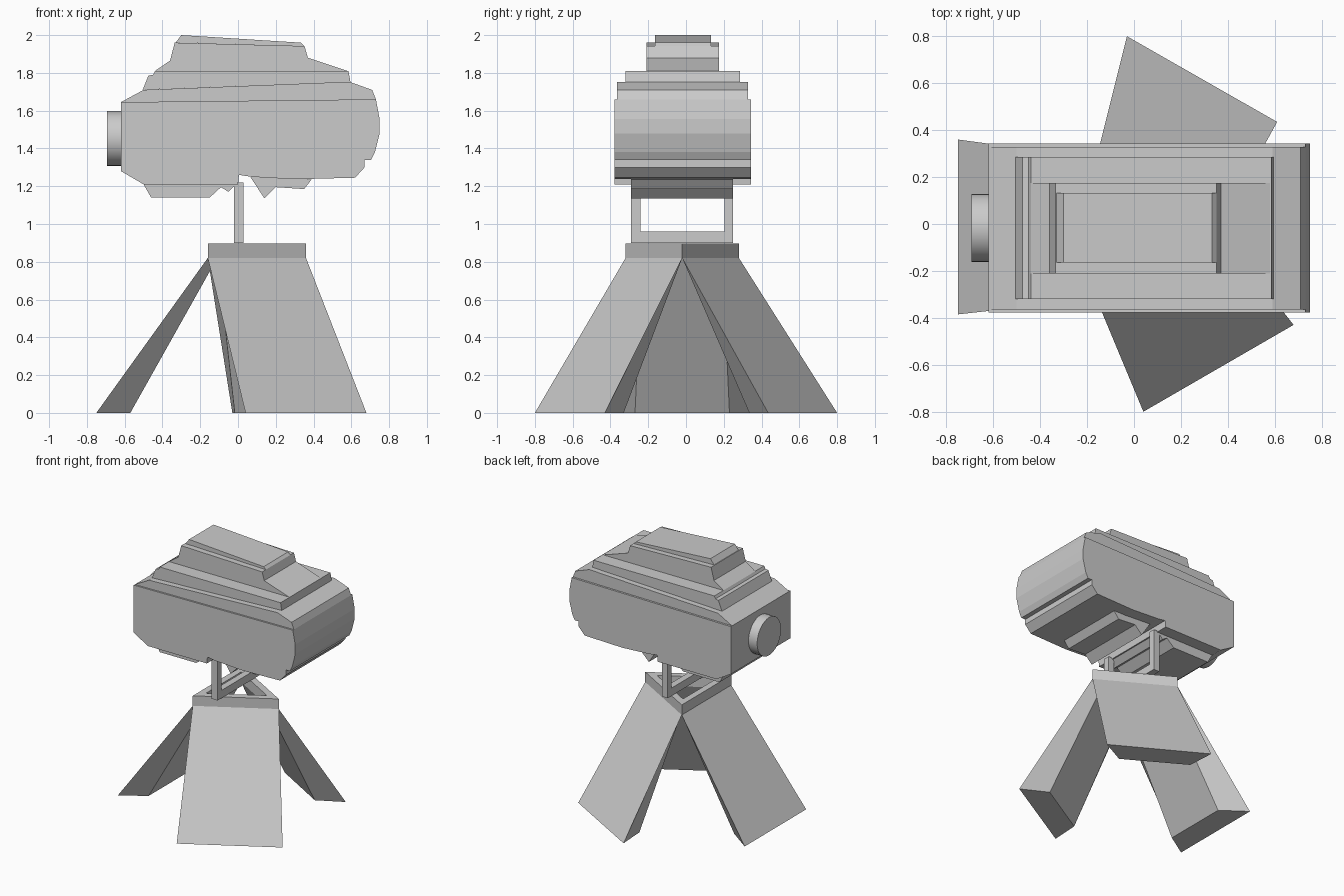
import bpy, bmesh, math
from mathutils import Vector

if "Cube" in bpy.data.objects:
    bpy.data.objects.remove(bpy.data.objects["Cube"])


def mesh_object(name, verts, faces):
    bm = bmesh.new()
    vs = [bm.verts.new(v) for v in verts]
    for f in faces:
        bm.faces.new([vs[i] for i in f])
    bmesh.ops.recalc_face_normals(bm, faces=bm.faces)
    me = bpy.data.meshes.new(name)
    bm.to_mesh(me)
    bm.free()
    ob = bpy.data.objects.new(name, me)
    bpy.context.collection.objects.link(ob)
    return ob


def prism(name, lower, upper):
    """Closed solid between two matching outlines."""
    n = len(lower)
    sides = [(i, (i + 1) % n, (i + 1) % n + n, i + n) for i in range(n)]
    return mesh_object(name, lower + upper,
                       [tuple(range(n)), tuple(range(n, 2 * n))] + sides)


def slab(name, profile, y0, y1):
    """XZ profile extruded along y."""
    return prism(name, [(x, y0, z) for x, z in profile],
                 [(x, y1, z) for x, z in profile])


# Head: stacked layers, each narrower than the one below
slab("head_body", [
    (-0.62, 1.645), (-0.62, 1.28), (-0.5, 1.21), (0.0, 1.21), (0.005, 1.26),
    (0.07, 1.25), (0.30, 1.237), (0.62, 1.245), (0.67, 1.30), (0.67, 1.34),
    (0.705, 1.34), (0.725, 1.38), (0.75, 1.48), (0.75, 1.555), (0.73, 1.66)],
    -0.378, 0.343)
slab("head_shoulder", [
    (-0.62, 1.645), (0.73, 1.66), (0.71, 1.71), (0.59, 1.753), (-0.5, 1.71)],
    -0.365, 0.328)
slab("head_upper_step", [
    (-0.505, 1.71), (0.595, 1.753), (0.585, 1.81), (-0.44, 1.81),
    (-0.45, 1.79), (-0.475, 1.785)], -0.32, 0.285)
slab("top_housing", [
    (-0.44, 1.81), (0.58, 1.81), (0.37, 1.88), (0.352, 1.942),
    (-0.335, 1.96), (-0.36, 1.865)], -0.21, 0.175)
slab("top_cap", [
    (-0.33, 1.96), (0.352, 1.942), (0.333, 1.96), (-0.30, 2.0)],
    -0.165, 0.132)

# Underside ridges
slab("underside_rear", [
    (-0.5, 1.21), (-0.46, 1.14), (-0.15, 1.14), (-0.09, 1.195),
    (-0.05, 1.17), (-0.01, 1.21)], -0.29, 0.25)
slab("underside_front", [
    (0.065, 1.25), (0.14, 1.135), (0.20, 1.195), (0.35, 1.185),
    (0.39, 1.236)], -0.29, 0.25)

# Round eyepiece on the left end
bpy.ops.mesh.primitive_cylinder_add(
    vertices=32, radius=0.145, depth=0.09,
    location=(-0.648, -0.017, 1.452), rotation=(0, math.pi / 2, 0))
bpy.context.object.name = "eyepiece"
bpy.ops.object.shade_smooth_by_angle()

# U-shaped bracket carrying the head
u = [(-0.29, 1.22), (-0.29, 0.90), (0.25, 0.90), (0.25, 1.22),
     (0.205, 1.22), (0.205, 0.96), (-0.24, 0.96), (-0.24, 1.22)]
prism("bracket", [(-0.02, y, z) for y, z in u], [(0.03, y, z) for y, z in u])

# Triangular mounting ring
outer = [Vector((-0.16, 0.28)), Vector((-0.16, -0.32)), Vector((0.36, -0.02))]
centre = sum(outer, Vector((0, 0))) / 3
inner = [centre + (p - centre) * 0.71 for p in outer]
Z0, Z1 = 0.82, 0.897
ring = [(p.x, p.y, z) for z in (Z0, Z1) for loop in (outer, inner) for p in loop]
faces = []
for i in range(3):
    j = (i + 1) % 3
    faces += [(i, j, j + 6, i + 6), (i + 3, j + 3, j + 9, i + 9),
              (i + 6, j + 6, j + 9, i + 9), (i, j, j + 3, i + 3)]
mesh_object("mount_ring", ring, faces)

# Three splayed legs: foot corners as outer pair, then inner pair
feet = {
    "left_leg": [(-0.75, 0.36), (-0.75, -0.385), (-0.57, -0.27), (-0.57, 0.23)],
    "front_leg": [(0.04, -0.80), (0.68, -0.43), (0.487, -0.33), (0.053, -0.584)],
    "back_leg": [(0.61, 0.435), (-0.03, 0.80), (-0.017, 0.589), (0.417, 0.335)],
}
for i, (name, foot) in enumerate(feet.items()):
    j = (i + 1) % 3
    top = [outer[i], outer[j], inner[j], inner[i]]
    prism(name, [(x, y, 0) for x, y in foot], [(p.x, p.y, Z0) for p in top])
